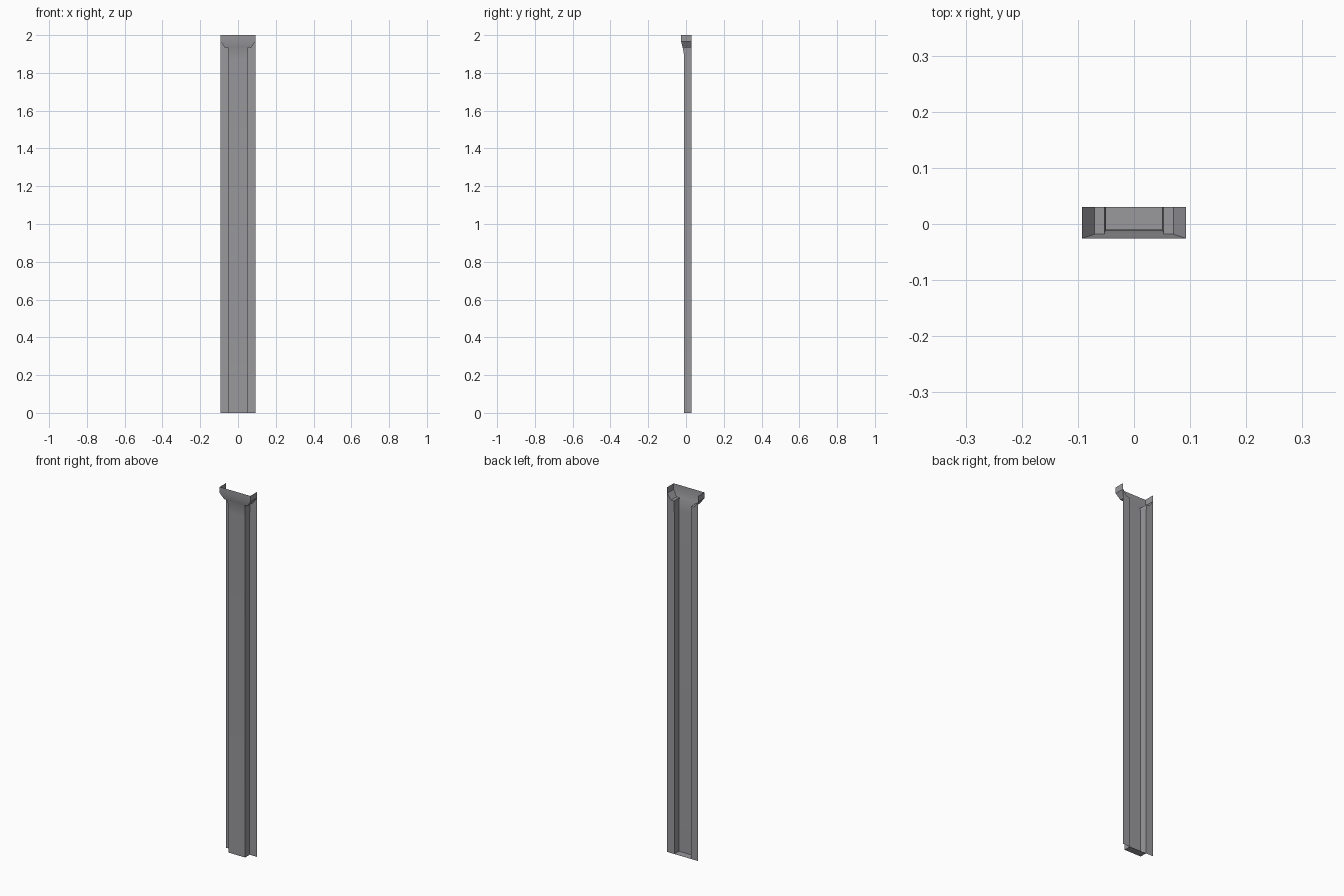
import bpy, bmesh, math

if "Cube" in bpy.data.objects:
    bpy.data.objects.remove(bpy.data.objects["Cube"])

BACK = 0.03      # plane of the mounting flanges
HALF = 0.093     # outer half width

# Half outline from bottom to top: (half width, front depth y, height z)
ROWS = [
    (0.050, -0.010, 0.0),
    (0.050, -0.010, 1.87),
    (0.0515, -0.012, 1.905),
    (0.053, -0.018, 1.935),
    (0.070, -0.018, 1.935),   # shelf under the flared head
    (0.093, -0.026, 1.967),
    (0.093, -0.026, 2.0),
]
PAIRS = list(zip(ROWS, ROWS[1:]))

grey = bpy.data.materials.new("warm grey metal")
grey.diffuse_color = (0.32, 0.315, 0.335, 1)
grey.use_nodes = True
grey.node_tree.nodes["Principled BSDF"].inputs["Base Color"].default_value = grey.diffuse_color


def sheet(name, polys, mirrored=False):
    """Build a thin sheet part from polygons, optionally mirrored across x."""
    bm = bmesh.new()
    for p in polys:
        bm.faces.new([bm.verts.new(v) for v in p])
        if mirrored:
            bm.faces.new([bm.verts.new((-x, y, z)) for x, y, z in reversed(p)])
    bmesh.ops.remove_doubles(bm, verts=bm.verts, dist=1e-5)
    for f in bm.faces:
        f.smooth = True
    mesh = bpy.data.meshes.new(name)
    bm.to_mesh(mesh)
    bm.free()
    mesh.set_sharp_from_angle(angle=math.radians(30))
    mesh.materials.append(grey)
    obj = bpy.data.objects.new(name, mesh)
    bpy.context.collection.objects.link(obj)
    return obj


# Front web, curving forward into the flared head
sheet("front_web", [
    [(-x0, y0, z0), (x0, y0, z0), (x1, y1, z1), (-x1, y1, z1)]
    for (x0, y0, z0), (x1, y1, z1) in PAIRS if z1 > z0])

# Side walls of the channel and head, including the shelf and sloped corner
sheet("side_walls", [
    [(x0, y0, z0), (x0, BACK, z0), (x1, BACK, z1), (x1, y1, z1)]
    for (x0, y0, z0), (x1, y1, z1) in PAIRS], mirrored=True)

# Flat flanges on both sides, ending under the head
flanges = []
for (x0, _, z0), (x1, _, z1) in PAIRS:
    if x0 < HALF and z1 > z0:
        p = [(x0, BACK, z0), (HALF, BACK, z0), (HALF, BACK, z1)]
        if x1 < HALF:
            p.append((x1, BACK, z1))
        flanges.append(p)
sheet("mounting_flanges", flanges, mirrored=True)

# Floor closing the bottom of the channel
w, f, _ = ROWS[0]
sheet("bottom_plate", [[(-w, f, 0), (-w, BACK, 0), (w, BACK, 0), (w, f, 0)]])
